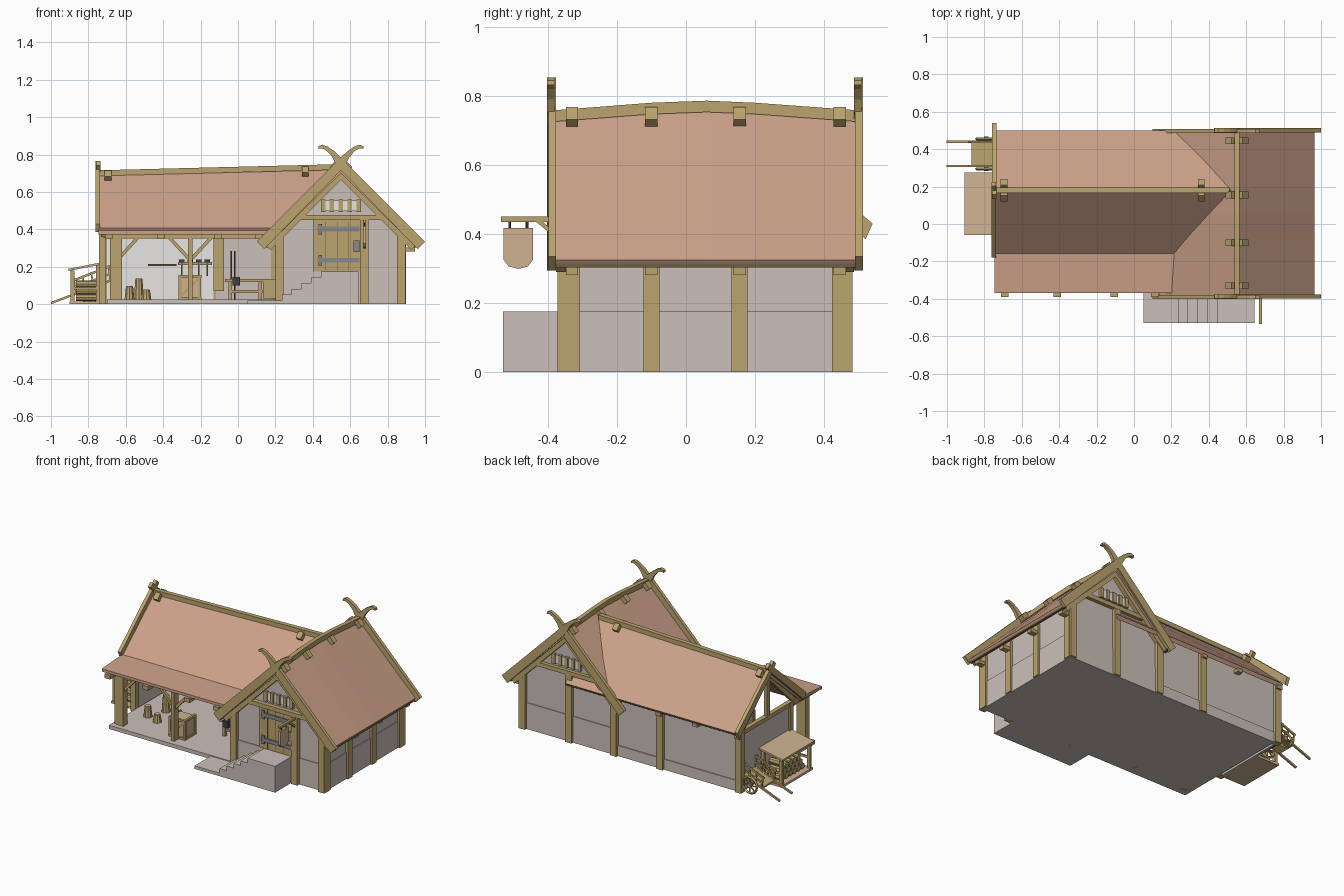
import bpy, bmesh, math
from mathutils import Vector, Matrix

def material(name, r, g, b):
    m = bpy.data.materials.new(name)
    m.diffuse_color = (r, g, b, 1)
    return m

STONE = material("grey stone", 0.60, 0.53, 0.49)
WOOD = material("golden timber", 0.50, 0.37, 0.155)
PALE = material("pale planks", 0.62, 0.45, 0.28)
ROOF = material("clay roof", 0.60, 0.355, 0.25)
DARK = material("dark wood", 0.16, 0.11, 0.06)
IRON = material("black iron", 0.05, 0.05, 0.055)
STEEL = material("blue steel", 0.24, 0.25, 0.28)
PLASTER = material("white plaster", 0.92, 0.91, 0.89)

def finish(name, bm, mat):
    bmesh.ops.recalc_face_normals(bm, faces=bm.faces)
    me = bpy.data.meshes.new(name)
    bm.to_mesh(me)
    bm.free()
    me.materials.append(mat)
    ob = bpy.data.objects.new(name, me)
    bpy.context.collection.objects.link(ob)
    return ob

def box(name, x0, x1, y0, y1, z0, z1, mat=WOOD):
    bm = bmesh.new()
    bmesh.ops.create_cube(bm, size=1, matrix=Matrix.Translation(((x0+x1)/2, (y0+y1)/2, (z0+z1)/2))
                          @ Matrix.Diagonal((x1-x0, y1-y0, z1-z0, 1)))
    return finish(name, bm, mat)

def beam(name, p, q, w, h, mat=WOOD):
    p, q = Vector(p), Vector(q)
    d = q - p
    bm = bmesh.new()
    bmesh.ops.create_cube(bm, size=1, matrix=Matrix.Translation((p+q)/2)
                          @ d.to_track_quat('X', 'Z').to_matrix().to_4x4()
                          @ Matrix.Diagonal((d.length, w, h, 1)))
    return finish(name, bm, mat)

def rod(name, p, q, r, mat=WOOD, n=10, r2=None):
    p, q = Vector(p), Vector(q)
    d = q - p
    bm = bmesh.new()
    bmesh.ops.create_cone(bm, cap_ends=True, segments=n, radius1=r, radius2=r if r2 is None else r2,
                          depth=d.length, matrix=Matrix.Translation((p+q)/2)
                          @ d.to_track_quat('Z', 'Y').to_matrix().to_4x4())
    return finish(name, bm, mat)

def loft(name, rings, mat):
    bm = bmesh.new()
    vs = [[bm.verts.new(c) for c in ring] for ring in rings]
    n = len(vs[0])
    for a, b in zip(vs, vs[1:]):
        for i in range(n):
            bm.faces.new((a[i], a[(i+1) % n], b[(i+1) % n], b[i]))
    bm.faces.new(vs[0])
    bm.faces.new(vs[-1])
    return finish(name, bm, mat)

def prism(name, pts, axis, a, b, mat=WOOD):
    # profile is (x, z) for axis y and (y, z) for axis x
    place = (lambda p, t: (p[0], t, p[1])) if axis == 'y' else (lambda p, t: (t, p[0], p[1]))
    return loft(name, [[place(p, t) for p in pts] for t in (a, b)], mat)

# --- stone gable house, plinth, floor and stairs
gable = [(0.22, 0), (0.22, 0.37), (0.55, 0.70), (0.88, 0.37), (0.88, 0)]
prism("gable_house_walls", gable, 'y', -0.345, 0.46, STONE)
box("gable_house_plinth", 0.216, 0.885, -0.35, 0.465, 0, 0.175, STONE)
box("workshop_floor", -0.70, 0.22, -0.36, 0.46, 0, 0.025, STONE)
steps = [(0.05, 0), (0.05, 0.02), (0.235, 0.02)]
for i in range(5):
    x, z = 0.235 + i*0.052, 0.051 + i*0.031
    steps += [(x, z), (x + 0.052, z)]
prism("front_stairs", steps + [(0.645, 0.175), (0.645, 0)], 'y', -0.53, -0.345, STONE)

# --- workshop walls
box("workshop_back_wall", -0.73, 0.22, 0.445, 0.46, 0, 0.42, STONE)
box("workshop_back_plinth", -0.73, 0.22, 0.455, 0.466, 0, 0.07, STONE)
box("workshop_left_wall", -0.73, -0.715, -0.05, 0.46, 0, 0.38, STONE)
box("inner_plaster", -0.70, -0.13, 0.438, 0.446, 0.025, 0.41, PLASTER)

# --- main roof with gently bowed ridge
bow = [(-0.385, 0.73), (-0.1, 0.752), (0.06, 0.758), (0.2, 0.752), (0.5, 0.73)]
loft("main_roof", [[(0.135, y, 0.325), (0.55, y, z), (0.965, y, 0.325), (0.952, y, 0.306),
                    (0.55, y, z-0.03), (0.148, y, 0.306)] for y, z in bow], ROOF)
loft("main_ridge_beam", [[(0.536, y, z-0.005), (0.536, y, z+0.028), (0.564, y, z+0.028),
                          (0.564, y, z-0.005)] for y, z in bow], WOOD)
for s in (-1, 1):
    box("eave_board", 0.55+s*0.40-0.008, 0.55+s*0.40+0.008, -0.38, 0.495, 0.303, 0.318, DARK)

# --- hall roof and flat front awning
loft("hall_roof", [[(x, 0.5, 0.40), (x, 0.18, z), (x, -0.165, 0.40), (x, -0.15, 0.38),
                    (x, 0.18, z-0.03), (x, 0.485, 0.38)] for x, z in ((-0.74, 0.695), (0.54, 0.722))], ROOF)
prism("awning_roof", [(-0.14, 0.408), (-0.37, 0.393), (-0.37, 0.374), (-0.14, 0.385)], 'x', -0.745, 0.22, ROOF)
beam("hall_ridge_beam", (-0.75, 0.18, 0.701), (0.51, 0.18, 0.733), 0.03, 0.03)

# --- crossed barge boards with curled horns
horn = [(0.45, 0.335), (0, 0.785), (-0.035, 0.818), (-0.07, 0.842), (-0.10, 0.853), (-0.12, 0.845),
        (-0.122, 0.832), (-0.10, 0.834), (-0.075, 0.82), (-0.048, 0.79), (-0.03, 0.755), (0, 0.715), (0.41, 0.295)]
inner = [(0, 0.712), (0.40, 0.312), (0.375, 0.29), (0, 0.665)]
for y0, y1, yi in ((-0.40, -0.378, -0.362), (0.488, 0.51, 0.472)):
    for s in (-1, 1):
        o = 0.002*s
        prism("barge_board", [(0.55+s*u, z) for u, z in horn], 'y', y0+o, y1+o)
        prism("inner_rafter", [(0.55+s*u, z) for u, z in inner], 'y', yi-0.014, yi+0.014)
small = [(0.36, 0.43), (0, 0.742), (-0.022, 0.765), (-0.045, 0.742), (0, 0.69), (0.34, 0.385)]
for s in (-1, 1):
    prism("hall_barge_board", [(0.18+s*u, z) for u, z in small], 'x', -0.76+0.001*s, -0.737+0.001*s)
    beam("hall_gable_rafter", (-0.722, 0.18, 0.665), (-0.722, 0.18+s*0.29, 0.39), 0.025, 0.03)

# --- ridge blocks and rafter ends
for y in (-0.33, -0.10, 0.155, 0.445):
    for s in (-1, 1):
        beam("ridge_block", (0.55+s*0.018, y, 0.757), (0.55+s*0.05, y, 0.722), 0.036, 0.03)
    box("side_rafter_end", 0.89, 0.945, y-0.018, y+0.018, 0.282, 0.304)
    box("side_post", 0.87, 0.897, y-0.023, y+0.023, 0, 0.35)
for x, z in ((-0.695, 0.705), (0.36, 0.727)):
    for s in (-1, 1):
        beam("hall_ridge_block", (x, 0.18+s*0.018, z), (x, 0.18+s*0.05, z-0.033), 0.036, 0.03)
for x in (-0.69, -0.41, -0.105, 0.11):
    box("awning_rafter_end", x-0.02, x+0.02, -0.39, -0.18, 0.348, 0.376)
for x in (-0.72, -0.41, -0.14):
    box("back_rafter_end", x-0.018, x+0.018, 0.46, 0.495, 0.362, 0.385)

# --- gable timbers, front and back
for x, h in ((0.222, 0.36), (0.675, 0.455), (0.873, 0.37)):
    box("front_gable_post", x-0.022, x+0.022, -0.372, -0.34, 0, h)
for x, h in ((0.873, 0.37), (0.53, 0.46), (0.2, 0.36), (-0.14, 0.40), (-0.72, 0.40)):
    box("back_post", x-0.023, x+0.023, 0.44, 0.482, 0, h)
for y0, y1, out in ((-0.374, -0.34, -0.352), (0.455, 0.484, 0.467)):
    box("gable_tie_beam", 0.31, 0.79, y0, y1, 0.45, 0.478)
    box("gable_window", 0.45, 0.65, out-0.005, out+0.004, 0.498, 0.555, PLASTER)
    for i in range(5):
        x = 0.455 + i*0.0475
        box("window_bar", x-0.012, x+0.012, out-0.012, out+0.010, 0.494, 0.56)

# --- front door with strap hinges
box("front_door", 0.405, 0.655, -0.358, -0.34, 0.175, 0.45)
for x in (0.47, 0.53, 0.59):
    box("door_groove", x-0.001, x+0.001, -0.360, -0.35, 0.18, 0.44, DARK)
for z in (0.235, 0.402):
    box("strap_hinge", 0.425, 0.65, -0.366, -0.355, z-0.013, z+0.013, STEEL)
    box("hinge_end", 0.43, 0.448, -0.368, -0.355, z-0.028, z+0.028, STEEL)
box("door_lock", 0.618, 0.65, -0.372, -0.355, 0.28, 0.34, STEEL)

# --- hanging sign
box("sign_bracket", 0.668, 0.684, -0.535, -0.36, 0.435, 0.45)
beam("sign_brace", (0.676, -0.37, 0.39), (0.676, -0.43, 0.44), 0.012, 0.012)
prism("sign_board", [(-0.528, 0.418), (-0.443, 0.418), (-0.443, 0.325), (-0.458, 0.306), (-0.485, 0.299),
                     (-0.513, 0.306), (-0.528, 0.325)], 'x', 0.668, 0.684, PALE)
for y in (-0.51, -0.46):
    rod("sign_chain", (0.676, y, 0.415), (0.676, y, 0.44), 0.004, IRON, 6)

# --- workshop timber frame
box("awning_header", -0.70, 0.21, -0.32, -0.285, 0.352, 0.376)
for x, w in ((-0.647, 0.028), (-0.255, 0.012)):
    box("awning_post", x-w, x+w, -0.325, -0.28, 0, 0.36)
    for s in (-1, 1):
        if s > 0 or x > -0.5:
            beam("post_brace", (x, -0.302, 0.235), (x+s*0.115, -0.302, 0.36), 0.02, 0.018)
box("left_middle_post", -0.742, -0.705, -0.075, -0.035, 0, 0.40)
box("left_front_post", -0.685, -0.665, -0.32, -0.28, 0, 0.37)
box("left_tie_beam", -0.737, -0.707, -0.16, 0.47, 0.378, 0.405)
box("left_king_post", -0.735, -0.71, 0.165, 0.195, 0.40, 0.67)
box("inner_post", -0.13, -0.075, 0.40, 0.44, 0.07, 0.42)
beam("left_side_plate", (-0.69, -0.31, 0.362), (-0.72, -0.05, 0.375), 0.025, 0.025)

# --- crate
box("crate_panel", -0.31, -0.205, -0.27, -0.165, 0.03, 0.15, PALE)
for x in (-0.318, -0.212):
    for y in (-0.278, -0.172):
        box("crate_corner", x, x+0.015, y, y+0.015, 0.025, 0.155)
for z in (0.025, 0.142):
    box("crate_rim", -0.318, -0.197, -0.279, -0.264, z, z+0.014)
    box("crate_rim", -0.211, -0.196, -0.278, -0.157, z, z+0.014)
beam("crate_brace", (-0.31, -0.272, 0.04), (-0.205, -0.272, 0.142), 0.008, 0.012)

# --- work bench, tools and shelf
box("bench_top", -0.07, 0.20, -0.10, 0.03, 0.12, 0.136)
for x in (-0.05, 0.11):
    for y in (-0.09, 0.01):
        box("bench_leg", x, x+0.018, y, y+0.018, 0.025, 0.12)
box("bench_rail", -0.05, 0.13, -0.085, -0.072, 0.06, 0.075)
box("bench_drawers", 0.135, 0.20, -0.10, 0.03, 0.03, 0.12)
box("bench_vice", -0.03, 0.01, -0.12, -0.06, 0.10, 0.145, IRON)
for x in (-0.04, -0.022):
    box("iron_bar", x, x+0.008, 0.05, 0.058, 0.025, 0.285, IRON)
box("tool_shelf", -0.48, -0.33, 0.36, 0.44, 0.205, 0.214, DARK)
box("tool_rack", -0.32, -0.14, 0.42, 0.44, 0.21, 0.225)
for i in range(4):
    x = -0.30 + i*0.045
    rod("tool_handle", (x, 0.415, 0.15), (x, 0.415, 0.235), 0.005, WOOD, 6)
    box("tool_head", x-0.015, x+0.015, 0.405, 0.425, 0.222, 0.238, IRON)
for x, y, h in ((-0.58, -0.12, 0.07), (-0.53, 0.0, 0.11), (-0.49, -0.15, 0.05)):
    rod("chopping_log", (x, y, 0.025), (x, y, 0.025+h), 0.028, WOOD, 10, 0.02)
    rod("log_top", (x, y, 0.025+h), (x, y, 0.028+h), 0.018, PALE, 10)

# --- firewood shelter on the left side
box("shelter_floor", -0.90, -0.73, -0.05, 0.27, 0, 0.015, PALE)
prism("shelter_roof", [(-0.905, 0.178), (-0.73, 0.212), (-0.73, 0.224), (-0.905, 0.19)], 'y', -0.058, 0.275, PALE)
for y in (-0.045, 0.245):
    box("shelter_post", -0.895, -0.873, y, y+0.02, 0, 0.18)
    box("shelter_back_post", -0.76, -0.74, y, y+0.02, 0, 0.21)
    beam("shelter_rail", (-0.885, y+0.01, 0.085), (-0.74, y+0.01, 0.085), 0.012, 0.014)
for row in range(3):
    for i in range(6 - row):
        y = 0.005 + i*0.042 + row*0.021
        z = 0.036 + row*0.036
        rod("firewood", (-0.865, y, z), (-0.745, y, z), 0.02, WOOD, 8)

# --- hand cart tipped on its shafts
for y in (0.31, 0.44):
    beam("cart_shaft", (-1.0, y, 0.006), (-0.66, y, 0.135), 0.012, 0.012)
    beam("cart_side_rail", (-0.885, y, 0.125), (-0.68, y, 0.205), 0.01, 0.012)
    beam("cart_middle_rail", (-0.875, y, 0.09), (-0.67, y, 0.168), 0.008, 0.01)
    for i in range(5):
        x = -0.865 + i*0.046
        beam("cart_stake", (x, y, 0.055+i*0.0175), (x-0.012, y, 0.137+i*0.0178), 0.009, 0.009)
prism("cart_bed", [(-0.87, 0.05), (-0.67, 0.126), (-0.67, 0.136), (-0.87, 0.06)], 'y', 0.305, 0.445)
rod("cart_axle", (-0.79, 0.285, 0.06), (-0.79, 0.465, 0.06), 0.008, DARK, 8)
for y in (0.295, 0.455):
    bpy.ops.mesh.primitive_torus_add(location=(-0.79, y, 0.06), rotation=(math.pi/2, 0, 0), major_segments=20,
                                     minor_segments=4, major_radius=0.052, minor_radius=0.008)
    rim = bpy.context.object
    rim.name = "cart_wheel_rim"
    rim.data.materials.append(WOOD)
    rod("cart_wheel_hub", (-0.79, y-0.012, 0.06), (-0.79, y+0.012, 0.06), 0.014, WOOD, 10)
    for k in range(4):
        dx, dz = 0.05*math.cos(k*math.pi/4), 0.05*math.sin(k*math.pi/4)
        beam("cart_spoke", (-0.79-dx, y, 0.06-dz), (-0.79+dx, y, 0.06+dz), 0.006, 0.007)
